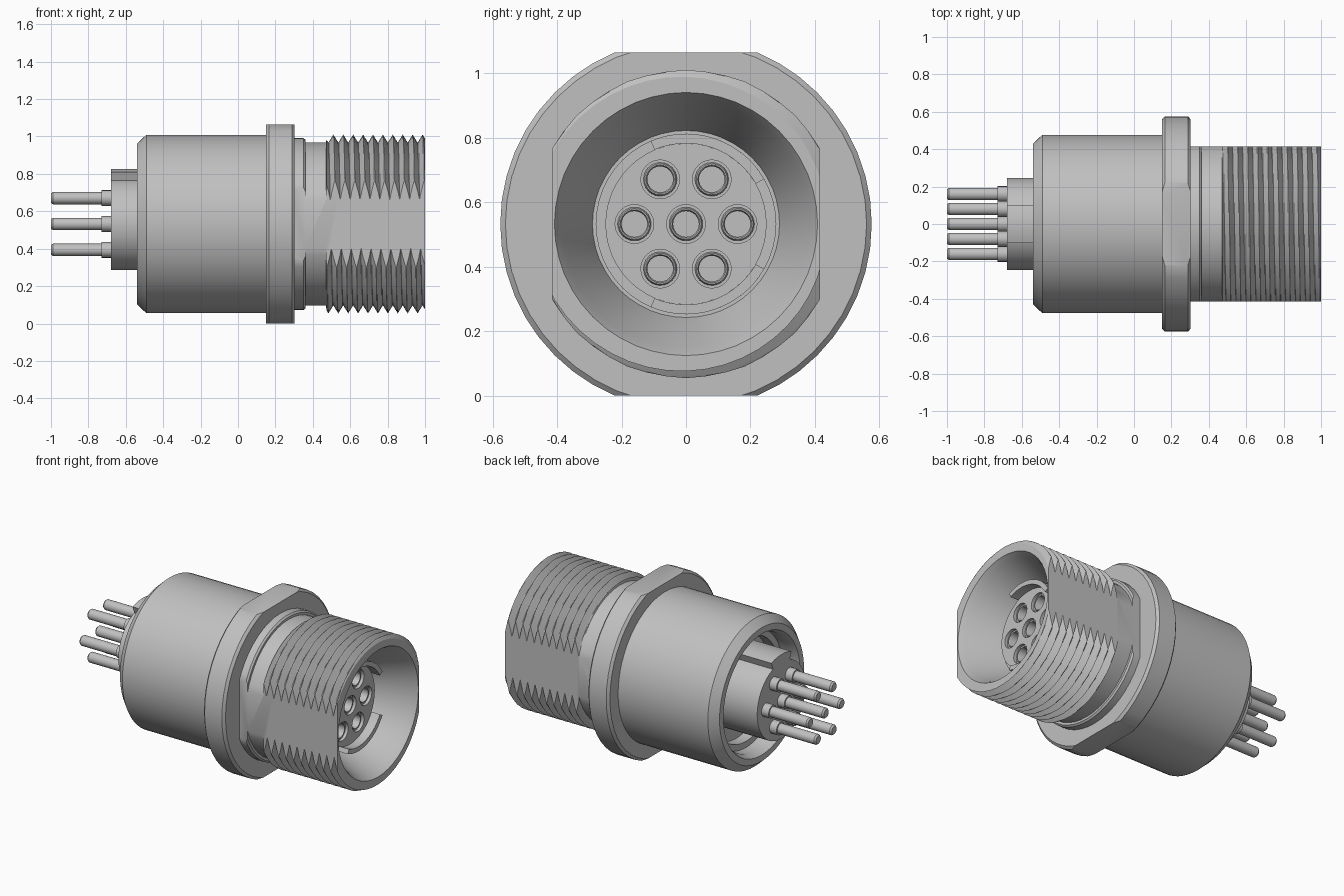
import bpy, bmesh, math
from mathutils import Vector

if "Cube" in bpy.data.objects:
    bpy.data.objects.remove(bpy.data.objects["Cube"])

AXIS_Z = 0.532
TAU = 2 * math.pi
parts = []

metal = bpy.data.materials.new("satin grey metal")
metal.use_nodes = True
metal.diffuse_color = (0.53, 0.53, 0.53, 1)
metal.node_tree.nodes["Principled BSDF"].inputs["Base Color"].default_value = metal.diffuse_color


def finish(name, bm):
    """Turn a bmesh built around the x axis into a named object."""
    bmesh.ops.remove_doubles(bm, verts=bm.verts, dist=1e-5)
    bmesh.ops.recalc_face_normals(bm, faces=bm.faces)
    mesh = bpy.data.meshes.new(name)
    bm.to_mesh(mesh)
    bm.free()
    mesh.materials.append(metal)
    obj = bpy.data.objects.new(name, mesh)
    obj.location.z = AXIS_Z
    bpy.context.collection.objects.link(obj)
    parts.append(obj)
    return obj


def lathe(bm, profile, segs=48, start=0.0, end=TAU, y=0.0, z=0.0, radius=None):
    """Turn a closed (x, r) profile about the x axis; partial turns get end caps."""
    full = abs(end - start - TAU) < 1e-6
    rows = []
    for i in range(segs if full else segs + 1):
        t = start + (end - start) * i / segs
        row = []
        for x, r in profile:
            r = radius(x, r, t) if radius else r
            row.append(bm.verts.new((x, y + r * math.cos(t), z + r * math.sin(t))))
        rows.append(row)
    n = len(profile)
    for i in range(segs):
        a, b = rows[i], rows[(i + 1) % len(rows)]
        for j in range(n):
            k = (j + 1) % n
            if profile[j][1] or profile[k][1]:
                bm.faces.new((a[j], a[k], b[k], b[j]))
    if not full:
        bm.faces.new(rows[0])
        bm.faces.new(rows[-1])


def cut_flats(bm, direction, distance):
    """Mill two opposite flats at a distance from the axis."""
    for side in (1, -1):
        normal = Vector(direction) * side
        cut = bmesh.ops.bisect_plane(
            bm, geom=bm.verts[:] + bm.edges[:] + bm.faces[:], dist=1e-5,
            plane_co=normal * distance, plane_no=normal, clear_outer=True)
        edges = [e for e in cut["geom_cut"]
                 if isinstance(e, bmesh.types.BMEdge) and e.is_boundary]
        bmesh.ops.holes_fill(bm, edges=edges, sides=0)


# Rear body with a stepped recess in its back
bm = bmesh.new()
lathe(bm, [(-0.54, 0.39), (-0.54, 0.43), (-0.49, 0.477), (0.2, 0.477), (0.2, 0.24),
           (-0.36, 0.24), (-0.36, 0.33), (-0.43, 0.33), (-0.43, 0.37), (-0.5, 0.37)], 64)
finish("rear_body", bm)

# Flange with flats on top and bottom
bm = bmesh.new()
lathe(bm, [(0.15, 0.24), (0.15, 0.56), (0.165, 0.576), (0.288, 0.576),
           (0.303, 0.56), (0.303, 0.24)])
cut_flats(bm, (0, 0, 1), AXIS_Z)
finish("flange", bm)

# Threaded barrel with helical thread, side flats and a tapered mouth
START, PITCH, STEPS, TURNS = 0.47, 0.053, 16, 10


def thread_radius(x, r, t):
    if r < 0.43 or x <= START or x > 1.0:
        return r
    phase = ((x - START) / PITCH - t / TAU) % 1.0
    height = 1 - abs(2 * phase - 1)
    return 0.435 + 0.043 * height


outer = [(0.29, 0.46), (0.35, 0.46), (0.36, 0.45), (0.36, 0.435), (START, 0.435)]
outer += [(START + PITCH * i / STEPS, 0.435) for i in range(1, STEPS * TURNS + 1)]
bore = [(1.0, 0.435), (1.0, 0.408), (0.96, 0.385), (0.72, 0.29), (0.72, 0.24), (0.29, 0.24)]
bm = bmesh.new()
lathe(bm, outer + bore, radius=thread_radius)
cut_flats(bm, (0, 1, 0), 0.415)
finish("threaded_barrel", bm)

# Contact layout: one in the centre, six around it
contacts = [(0, 0)] + [(0.16 * math.cos(i * TAU / 6), 0.16 * math.sin(i * TAU / 6))
                       for i in range(6)]

# Insulating insert, drilled at the front for the sockets
bm = bmesh.new()
lathe(bm, [(-0.68, 0), (-0.68, 0.247), (0.74, 0.247), (0.74, 0.28), (0.76, 0.28),
           (0.76, 0.25), (0.80, 0.25), (0.80, 0)])
insert = finish("insert", bm)
bm = bmesh.new()
for cy, cz in contacts:
    lathe(bm, [(0.5, 0), (0.5, 0.052), (0.78, 0.052), (0.78, 0.06), (0.82, 0.06), (0.82, 0)],
          24, y=cy, z=cz)
cutter = finish("socket_cutter", bm)
cutter.hide_render = True
mod = insert.modifiers.new("socket holes", 'BOOLEAN')
mod.object = cutter
mod.solver = 'EXACT'
bpy.context.view_layer.update()
drilled = bpy.data.meshes.new_from_object(
    insert.evaluated_get(bpy.context.evaluated_depsgraph_get()))
insert.modifiers.clear()
insert.data = drilled
parts.remove(cutter)
bpy.data.objects.remove(cutter)

# Socket tubes and rear pins
for i, (cy, cz) in enumerate(contacts):
    bm = bmesh.new()
    lathe(bm, [(0.5, 0), (0.5, 0.052), (0.775, 0.052), (0.785, 0.048), (0.785, 0.044),
               (0.775, 0.04), (0.55, 0.04), (0.55, 0)], 24, y=cy, z=cz)
    finish(f"socket_{i + 1}", bm)
    bm = bmesh.new()
    lathe(bm, [(-1.0, 0), (-1.0, 0.025), (-0.99, 0.033), (-0.73, 0.033), (-0.73, 0.042),
               (-0.66, 0.042), (-0.66, 0)], 20, y=cy, z=cz)
    finish(f"pin_{i + 1}", bm)

# Raised keying walls around the upper and lower front of the insert
for name, a, b in (("upper_key_wall", 30, 113), ("lower_key_wall", -113, -30)):
    bm = bmesh.new()
    lathe(bm, [(0.71, 0.25), (0.71, 0.28), (0.86, 0.28), (0.86, 0.25)], 14,
          math.radians(a), math.radians(b))
    finish(name, bm)

# Key rib on top of the insert at the back
bm = bmesh.new()
half = math.asin(0.1 / 0.29)
lathe(bm, [(-0.68, 0.2), (-0.68, 0.295), (-0.35, 0.295), (-0.35, 0.2)], 6,
      TAU / 4 - half, TAU / 4 + half)
finish("rear_key", bm)

# Smooth the turned surfaces, keeping machined edges sharp
bpy.ops.object.select_all(action='DESELECT')
for obj in parts:
    obj.select_set(True)
bpy.context.view_layer.objects.active = parts[0]
bpy.ops.object.shade_smooth_by_angle(angle=math.radians(30))
